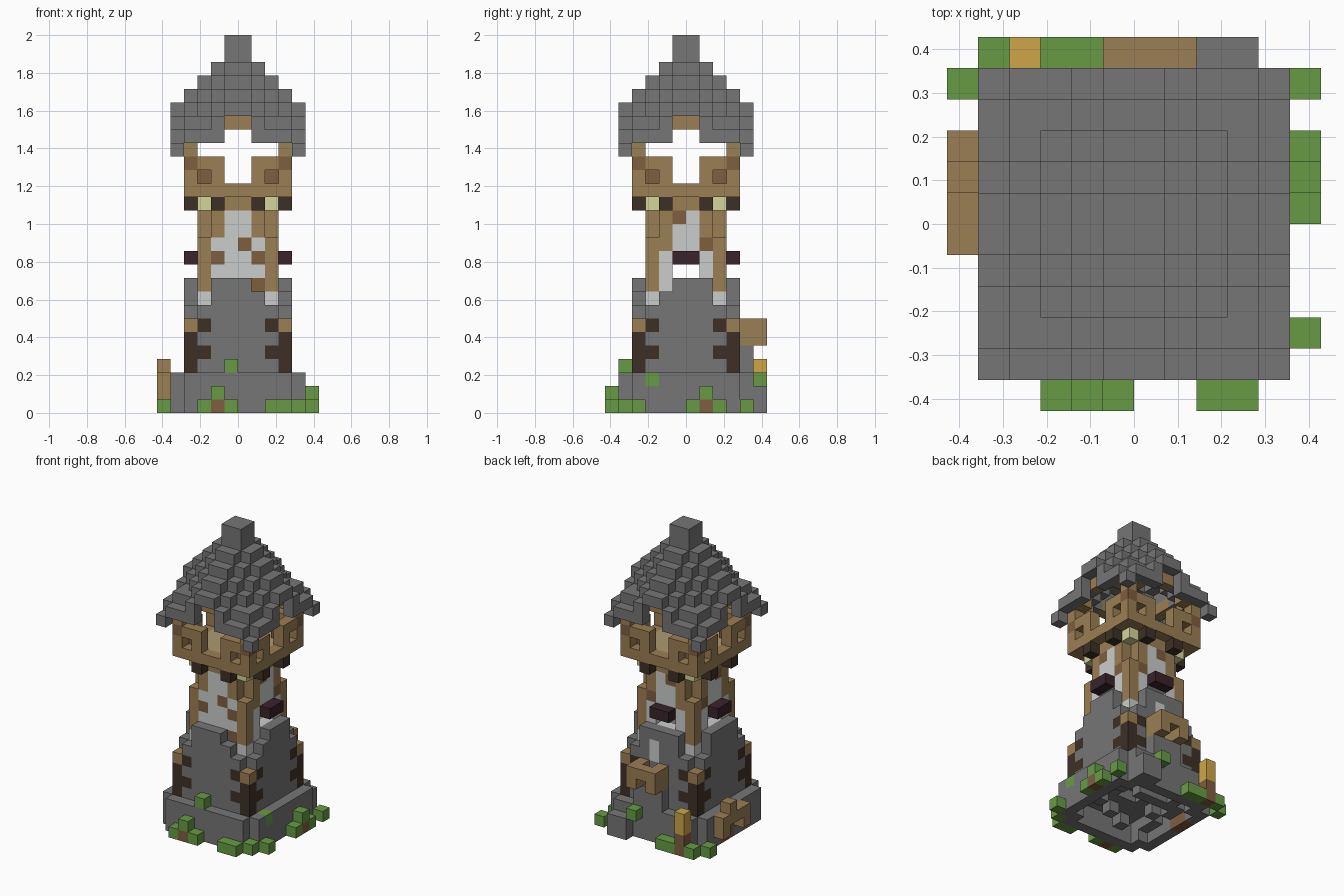
import bpy
import bmesh
import random
from itertools import product
from mathutils import Vector

old = bpy.data.objects.get("Cube")
if old:
    bpy.data.objects.remove(old, do_unlink=True)

U = 1 / 14  # edge of one block
random.seed(4)

COLORS = {
    "stone": (0.182, 0.182, 0.182),
    "plaster": (0.6, 0.61, 0.61),
    "timber": (0.33, 0.21, 0.088),
    "light_wood": (0.42, 0.33, 0.16),
    "brown_wood": (0.21, 0.112, 0.05),
    "dark_wood": (0.048, 0.03, 0.019),
    "maroon": (0.04, 0.017, 0.023),
    "moss": (0.135, 0.33, 0.06),
    "gold": (0.62, 0.38, 0.065),
    "lamp": (0.66, 0.66, 0.33),
}
NAMES = list(COLORS)
MATS = []
for name, rgb in COLORS.items():
    mat = bpy.data.materials.new(name)
    mat.use_nodes = True
    mat.diffuse_color = (*rgb, 1)
    bsdf = mat.node_tree.nodes["Principled BSDF"]
    bsdf.inputs["Base Color"].default_value = (*rgb, 1)
    bsdf.inputs["Roughness"].default_value = 0.9
    MATS.append(mat)

parts = {}


def box(part, color, xs, ys, zs):
    """Fill a span of blocks."""
    cells = parts.setdefault(part, {})
    for c in product(range(*xs), range(*ys), range(*zs)):
        cells[c] = color


def one(part, color, x, y, z, top=None):
    box(part, color, (x, x + 1), (y, y + 1), (z, top or z + 1))


def idx(v):
    """Distance from the middle, counted in blocks."""
    return v if v >= 0 else -1 - v


def plan(r):
    """All columns of a square, with their folded distances."""
    for x, y in product(range(-r, r), repeat=2):
        yield x, y, max(idx(x), idx(y)), min(idx(x), idx(y))


# Foundation: a square ring with cut corners and a rough, open underside
for x, y, far, near in plan(5):
    if far == 4 and near == 4 or far == 0:
        continue
    if far == 4 or near == 3:
        one("foundation", "stone", x, y, 0, 3)
    else:
        low = 1 if random.random() < 0.3 else 2
        one("foundation", "stone", x, y, low, 3)
box("foundation", "brown_wood", (-5, -4), (0, 2), (0, 2))
one("foundation", "moss", 4, -3, 2)

# Lower walls: stepped panels with timber corners and chipped tops
HEIGHTS = (10, 10, 8, 7)
for x, y, far, near in plan(4):
    if far != 3:
        continue
    chipped = (x, y) in ((1, -4), (3, -2))
    for z in range(3, HEIGHTS[near] - chipped):
        color = "stone"
        if near == 3:
            color = "timber" if z == 6 else "dark_wood"
        elif near == 2 and z in (4, 6):
            color = "dark_wood"
        one("lower_walls", color, x, y, z)
one("lower_walls", "plaster", 0, 3, 7, 9)

# Shaft: plaster walls framed by timber posts that stop below the lamps
for x, y, far, near in plan(3):
    if far == near == 1:
        one("shaft", "timber", x, y, 13, 15)
    if far != 2:
        continue
    front = y == -3
    for z in range(7, 13 if near == 2 else 15):
        color = "plaster"
        if near == 2:
            color = "timber" if z > 8 else "plaster"
        elif near == 1 and z >= (13 if front else 12):
            color = "timber"
        if near == 0 and z == 10 and not front:
            continue
        one("shaft", color, x, y, z)
    one("shaft", "lamp" if near == 2 else "timber", x, y, 15)
for x, z in ((0, 12), (-2, 11), (1, 11), (1, 9)):
    one("shaft", "brown_wood", x, -3, z)
for a, z in ((-1, 14), (1, 12)):
    one("shaft", "brown_wood", 2, a, z)
    one("shaft", "brown_wood", -3, a, z)
    one("shaft", "brown_wood", a, 2, z)

# Window hoods
box("window_hoods", "maroon", (3, 4), (-1, 1), (11, 12))
box("window_hoods", "maroon", (-4, -3), (-1, 1), (11, 12))
box("window_hoods", "maroon", (-1, 1), (3, 4), (11, 12))

# Brackets, lookout floor, railing and roof posts
for x, y, far, near in plan(4):
    one("lookout_floor", "timber" if far > 2 else "light_wood", x, y, 16)
    if far == 3 and near == 1:
        one("brackets", "dark_wood", x, y, 15)
    if far == 3 and near > 0:
        for z in (17, 18):
            if not (near == 2 and z == 17):
                color = "brown_wood" if near == 3 and z == 18 else "timber"
                one("railing", color, x, y, z)
    if far == near == 3:
        one("roof_posts", "timber", x, y, 19)
    if far == near == 2:
        one("railing", "brown_wood", x, y, 17)
    if far == 3 and near == 0:
        one("roof_beams", "timber", x, y, 21)

# Roof: stepped pyramid shell with arched eaves and raised hips
for x, y, far, near in plan(5):
    top = 28 if far == 0 else 27 - far - near + (near >= 3)
    low = max(20, top - 2)
    if near == 0 and far > 2:
        low = 22
    if near == 4:
        low = 19
    for z in range(low, top):
        lining = far == 3 and z < 21
        one("roof", "timber" if lining else "stone", x, y, z)

# Front and side moss, some of it over brown roots
box("moss", "moss", (-3, 0), (-6, -5), (0, 1))
one("moss", "brown_wood", -2, -6, 0)
one("moss", "moss", -2, -6, 1)
box("moss", "moss", (2, 4), (-6, -5), (0, 1))
one("moss", "moss", 4, -5, 0)
one("moss", "moss", -1, -5, 3)
box("moss", "moss", (5, 6), (0, 3), (0, 1))
one("moss", "brown_wood", 5, 1, 0)
one("moss", "moss", 5, 1, 1)
one("moss", "moss", 5, -4, 0)
one("moss", "moss", 5, 4, 0)

# Back and far side moss, stones and lantern
one("moss", "moss", -6, 4, 0)
one("moss", "moss", -5, 5, 0)
box("moss", "moss", (-3, -1), (5, 6), (0, 1))
one("moss", "moss", 1, 5, 2)
box("loose_stones", "stone", (2, 4), (5, 6), (0, 2))
one("lantern", "brown_wood", -4, 5, 0, 2)
one("lantern", "gold", -4, 5, 2, 4)

# Back balcony: stone support with a timber rail around it
box("balcony_support", "stone", (-1, 2), (4, 5), (3, 5))
for x in (-1, 1):
    box("balcony_rail", "timber", (x, x + 1), (4, 6), (5, 7))
one("balcony_rail", "timber", 0, 5, 6)

# Side timber arch
for y, low, top in ((-1, 1, 3), (0, 2, 3), (1, 2, 4), (2, 1, 3)):
    one("timber_arch", "timber", -6, y, low, top)

# Turn the blocks into meshes, keeping exposed faces only
solid = set().union(*parts.values())
for part, cells in parts.items():
    bm = bmesh.new()
    verts = {}

    def corner(p):
        if p not in verts:
            verts[p] = bm.verts.new(Vector(p) * U)
        return verts[p]

    for c, color in cells.items():
        for axis, side in product(range(3), (0, 1)):
            n = list(c)
            n[axis] += 2 * side - 1
            if tuple(n) in solid:
                continue
            loop = []
            for a, b in ((0, 0), (1, 0), (1, 1), (0, 1)):
                p = list(c)
                p[axis] += side
                p[(axis + 1) % 3] += a
                p[(axis + 2) % 3] += b
                loop.append(corner(tuple(p)))
            face = bm.faces.new(loop if side else loop[::-1])
            face.material_index = NAMES.index(color)
    mesh = bpy.data.meshes.new(part)
    bm.to_mesh(mesh)
    bm.free()
    for mat in MATS:
        mesh.materials.append(mat)
    bpy.context.collection.objects.link(bpy.data.objects.new(part, mesh))
